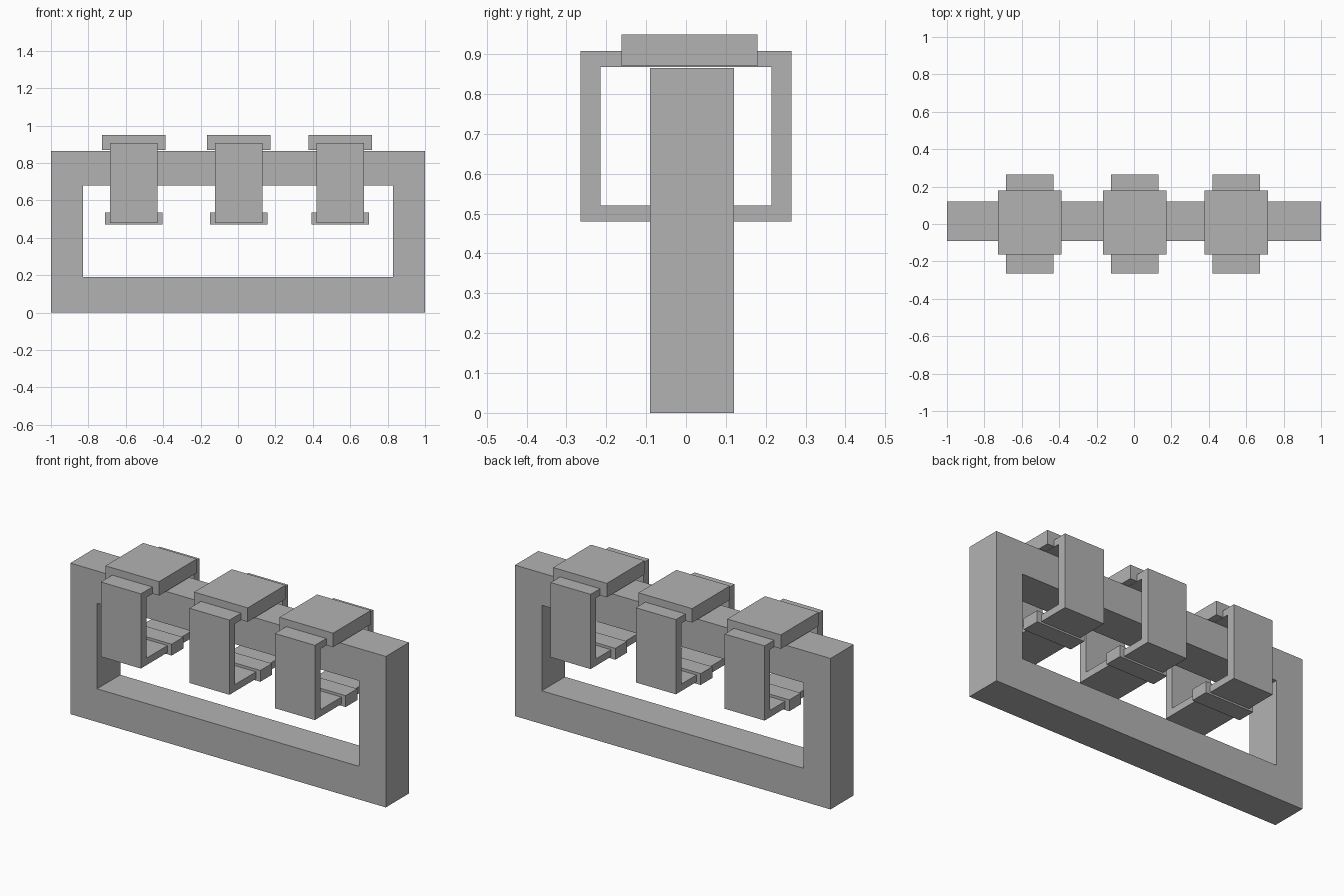
import bpy
import bmesh
from mathutils import Vector

cube = bpy.data.objects.get("Cube")
if cube:
    bpy.data.objects.remove(cube, do_unlink=True)

GREY = (0.45, 0.45, 0.45, 1)
grey = bpy.data.materials.new("plain grey")
grey.use_nodes = True
grey.diffuse_color = GREY
grey.node_tree.nodes["Principled BSDF"].inputs["Base Color"].default_value = GREY


def finish(name, bm):
    bmesh.ops.recalc_face_normals(bm, faces=bm.faces)
    mesh = bpy.data.meshes.new(name)
    bm.to_mesh(mesh)
    bm.free()
    mesh.materials.append(grey)
    obj = bpy.data.objects.new(name, mesh)
    bpy.context.collection.objects.link(obj)
    return obj


def box(name, x, y, z):
    """Box spanning the given (low, high) ranges."""
    bm = bmesh.new()
    bmesh.ops.create_cube(bm, size=1)
    for v in bm.verts:
        v.co = Vector([(lo + hi) / 2 + c * (hi - lo)
                       for c, (lo, hi) in zip(v.co, (x, y, z))])
    return finish(name, bm)


def rect_ring(name, outer, inner, depth, place):
    """Rectangular tube; place(u, v, d) turns profile and depth into a point."""
    bm = bmesh.new()

    def corners(rect, d):
        (u0, u1), (v0, v1) = rect
        return [bm.verts.new(place(u, v, d))
                for u, v in ((u0, v0), (u1, v0), (u1, v1), (u0, v1))]

    near, far = depth
    loops = [corners(outer, near), corners(outer, far),
             corners(inner, far), corners(inner, near)]
    for a, b in zip(loops, loops[1:] + loops[:1]):
        for i in range(4):
            j = (i + 1) % 4
            bm.faces.new((a[i], a[j], b[j], b[i]))
    return finish(name, bm)


# Upright rectangular frame
rect_ring("frame", ((-1, 1), (0, 0.865)), ((-0.83, 0.83), (0.19, 0.68)),
          (-0.09, 0.12), lambda u, v, d: (u, d, v))

# Three hanging loops round the top beam, each with a cap and a lower tab
for side, x in (("right", -0.557), ("middle", 0.005), ("left", 0.546)):
    rect_ring(side + "_loop", ((-0.265, 0.265), (0.48, 0.908)),
              ((-0.215, 0.215), (0.52, 0.868)),
              (x - 0.127, x + 0.127), lambda u, v, d: (d, u, v))
    box(side + "_cap", (x - 0.17, x + 0.17), (-0.162, 0.18), (0.87, 0.95))
    box(side + "_tab", (x - 0.154, x + 0.154), (-0.025, 0.08), (0.47, 0.535))
